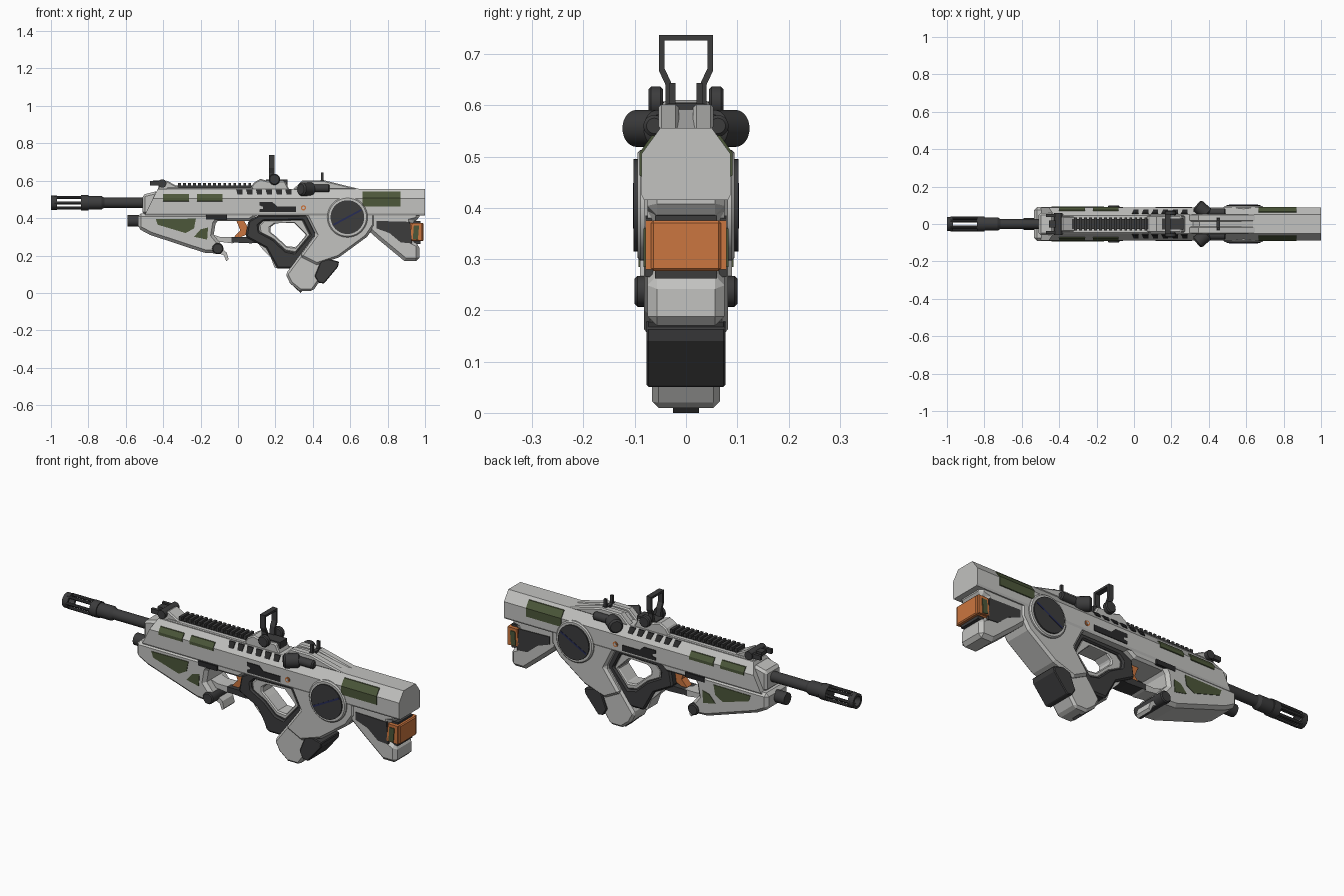
import bpy, bmesh, math
from mathutils import Vector


def mat(name, c):
    m = bpy.data.materials.new(name)
    m.diffuse_color = (*c, 1)
    return m


GREY = mat("light_grey", (0.54, 0.54, 0.525))
DARK = mat("charcoal", (0.045, 0.045, 0.046))
BLACK = mat("near_black", (0.022, 0.022, 0.023))
GREEN = mat("olive_green", (0.072, 0.095, 0.042))
ORANGE = mat("orange", (0.60, 0.18, 0.05))
BLUE = mat("dark_blue", (0.02, 0.025, 0.09))


def finish(name, bm, m, bevel=0, smooth=False):
    bmesh.ops.recalc_face_normals(bm, faces=bm.faces)
    me = bpy.data.meshes.new(name)
    bm.to_mesh(me)
    bm.free()
    me.materials.append(m)
    ob = bpy.data.objects.new(name, me)
    bpy.context.collection.objects.link(ob)
    if bevel:
        b = ob.modifiers.new("chamfer", 'BEVEL')
        b.width, b.segments, b.limit_method = bevel, 1, 'ANGLE'
        b.angle_limit = math.radians(50)
    if smooth:
        for p in me.polygons:
            p.use_smooth = True
        me.set_sharp_from_angle(angle=math.radians(35))
    return ob


# side profile (x, z) extruded across the width
def prism(name, pts, w, m, bevel=0, y=0):
    bm = bmesh.new()
    f = bm.faces.new([bm.verts.new((x, y - w, z)) for x, z in pts])
    r = bmesh.ops.extrude_face_region(bm, geom=[f])
    for v in r["geom"]:
        if isinstance(v, bmesh.types.BMVert):
            v.co.y = y + w
    return finish(name, bm, m, bevel)


# mirrored cross-section (y, z), listed bottom to top, extruded along x
def section(name, half, x0, x1, m, slant=0, bevel=0):
    pts = half + [(-y, z) for y, z in reversed(half)]
    bm = bmesh.new()
    a = [bm.verts.new((x0 + (z - half[0][1]) * slant, y, z)) for y, z in pts]
    b = [bm.verts.new((x1, y, z)) for y, z in pts]
    bm.faces.new(a)
    bm.faces.new(b)
    for i in range(len(pts)):
        j = (i + 1) % len(pts)
        bm.faces.new((a[i], a[j], b[j], b[i]))
    return finish(name, bm, m, bevel)


def box(name, x0, x1, z0, z1, w, m, bevel=0, y=0):
    return prism(name, [(x0, z0), (x1, z0), (x1, z1), (x0, z1)], w, m, bevel, y)


# ring between two outlines of equal length
def ring(name, outer, inner, w, m, bevel=0):
    bm = bmesh.new()
    rows = [[bm.verts.new((x, y, z)) for x, z in o]
            for o, y in ((outer, -w), (inner, -w), (inner, w), (outer, w))]
    n = len(outer)
    for k in range(4):
        a, b = rows[k], rows[(k + 1) % 4]
        for i in range(n):
            j = (i + 1) % n
            bm.faces.new((a[i], a[j], b[j], b[i]))
    return finish(name, bm, m, bevel)


def cyl(name, p0, p1, r, m, r2=None, n=28, bevel=0):
    p0, p1 = Vector(p0), Vector(p1)
    d = p1 - p0
    bm = bmesh.new()
    bmesh.ops.create_cone(bm, cap_ends=True, segments=n, radius1=r,
                          radius2=r if r2 is None else r2, depth=d.length)
    bm.transform(d.to_track_quat('Z', 'Y').to_matrix().to_4x4())
    bmesh.ops.translate(bm, verts=bm.verts, vec=(p0 + p1) / 2)
    return finish(name, bm, m, bevel, True)


# circular outline in the side plane
def circle(cx, cz, r, n=32):
    return [(cx + r * math.cos(2 * math.pi * i / n), cz + r * math.sin(2 * math.pi * i / n)) for i in range(n)]


# upper receiver and stock beam
section("upper_receiver", [(0.082, 0.415), (0.087, 0.425), (0.087, 0.505), (0.05, 0.556)], -0.5, 1.0, GREY, 0.5)
prism("receiver_nose", [(-0.51, 0.42), (-0.51, 0.525), (-0.43, 0.545), (-0.40, 0.42)], 0.06, GREY, 0.012)

# body, magazine well and lower stock
prism("lower_receiver", [(-0.2, 0.46), (-0.2, 0.385), (0.06, 0.385), (0.11, 0.42), (0.36, 0.42), (0.415, 0.31),
                         (0.33, 0.195), (0.42, 0.15), (0.54, 0.19), (0.69, 0.30), (0.73, 0.36), (0.73, 0.46)],
      0.082, GREY, 0.012)
prism("magazine_well", [(0.41, 0.31), (0.254, 0.10), (0.28, 0.05), (0.33, 0.01), (0.40, 0.01), (0.435, 0.06),
                        (0.46, 0.19), (0.50, 0.25)], 0.066, GREY, 0.012)
prism("magazine_floor", [(0.275, 0.055), (0.285, 0.065), (0.345, 0.012), (0.335, 0.0)], 0.025, DARK)
prism("rear_magazine", [(0.41, 0.09), (0.45, 0.19), (0.54, 0.167), (0.535, 0.14), (0.46, 0.05), (0.43, 0.055)],
      0.077, DARK, 0.004)
prism("lower_stock", [(0.68, 0.45), (0.70, 0.33), (0.757, 0.28), (0.89, 0.17), (0.97, 0.17), (0.97, 0.26),
                      (0.93, 0.28), (0.93, 0.38), (0.97, 0.39), (0.97, 0.44)], 0.075, GREY, 0.018)
prism("stock_panel", [(0.74, 0.385), (0.92, 0.38), (0.93, 0.265), (0.87, 0.27), (0.81, 0.32), (0.74, 0.345)],
      0.079, DARK)
box("butt_spacer", 0.91, 0.975, 0.262, 0.385, 0.06, DARK)
box("butt_pad", 0.915, 0.992, 0.277, 0.375, 0.068, ORANGE, 0.005)
prism("butt_frame", [(0.92, 0.285), (0.93, 0.375), (0.985, 0.375), (0.985, 0.28)], 0.079, ORANGE)
prism("butt_insert", [(0.935, 0.29), (0.94, 0.36), (0.968, 0.36), (0.962, 0.285)], 0.083, GREEN)
section("stock_inlay", [(0.084, 0.46), (0.091, 0.463), (0.091, 0.507), (0.067, 0.541)], 0.665, 0.87, GREEN)

# round side hubs
cyl("hub_ring", (0.585, -0.095, 0.405), (0.585, 0.095, 0.405), 0.108, GREY, n=40, bevel=0.006)
cyl("hub_disc", (0.585, -0.102, 0.405), (0.585, 0.102, 0.405), 0.09, DARK, n=40)
prism("hub_slash", [(0.508, 0.368), (0.513, 0.36), (0.662, 0.44), (0.657, 0.448)], 0.1035, BLUE)

# barrel and slotted muzzle
BZ = 0.482
cyl("barrel", (-0.75, 0, BZ), (-0.45, 0, BZ), 0.027, DARK)
cyl("barrel_collar", (-0.73, 0, BZ), (-0.715, 0, BZ), 0.036, DARK, 0.027)
cyl("muzzle_sleeve", (-0.80, 0, BZ), (-0.73, 0, BZ), 0.036, DARK)
cyl("muzzle_base", (-0.84, 0, BZ), (-0.80, 0, BZ), 0.041, DARK)
for i in range(6):
    a = math.radians(60 * i)
    y, z = 0.032 * math.cos(a), BZ + 0.032 * math.sin(a)
    cyl("muzzle_bar", (-0.98, y, z), (-0.83, y, z), 0.008, DARK, n=8)
tip = ring("muzzle_ring", circle(0, 0, 0.038, 28), circle(0, 0, 0.025, 28), 0.016, DARK)
tip.rotation_euler = (0, 0, math.pi / 2)
tip.location = (-0.984, 0, BZ)

# handguard and its inlays
prism("handguard", [(-0.535, 0.425), (-0.535, 0.345), (-0.47, 0.31), (-0.18, 0.215), (-0.10, 0.21), (-0.085, 0.255),
                    (-0.13, 0.31), (-0.12, 0.37), (-0.08, 0.425)], 0.09, GREY, 0.016)
cyl("front_lamp", (-0.592, 0, 0.385), (-0.5, 0, 0.385), 0.031, DARK)
prism("handguard_inlay_large", [(-0.44, 0.395), (-0.225, 0.397), (-0.235, 0.345), (-0.28, 0.32), (-0.43, 0.365)],
      0.093, GREEN)
prism("handguard_inlay_small", [(-0.235, 0.30), (-0.2, 0.34), (-0.16, 0.35), (-0.165, 0.285)], 0.093, GREEN)
for x in (-0.40, -0.22):
    section("upper_inlay", [(0.084, 0.488), (0.091, 0.492), (0.091, 0.507), (0.075, 0.53)], x, x + 0.138, GREEN)
box("side_vent", -0.17, -0.058, 0.393, 0.418, 0.092, BLACK)
cyl("guard_knob", (-0.108, -0.1, 0.237), (-0.108, 0.1, 0.237), 0.03, DARK, bevel=0.005)
prism("guard_lip", [(-0.13, 0.225), (-0.075, 0.20), (-0.062, 0.168), (-0.05, 0.18), (-0.06, 0.215), (-0.09, 0.24)],
      0.045, GREY)

# trigger, guard and open grip
prism("trigger_guard", [(-0.13, 0.31), (-0.09, 0.298), (-0.02, 0.298), (0.0, 0.275), (-0.03, 0.265), (-0.11, 0.275)],
      0.04, GREY)
prism("guard_bridge", [(-0.035, 0.298), (0.07, 0.298), (0.12, 0.27), (0.07, 0.265), (-0.035, 0.27)], 0.042, DARK)
prism("trigger", [(-0.01, 0.39), (0.03, 0.39), (0.05, 0.355), (0.042, 0.31), (0.0, 0.293), (-0.02, 0.30),
                  (0.012, 0.335)], 0.02, ORANGE)
outer = [(0.04, 0.30), (0.055, 0.385), (0.11, 0.415), (0.37, 0.415), (0.42, 0.31), (0.30, 0.13), (0.21, 0.13),
         (0.15, 0.24)]
mid = [(0.115, 0.325), (0.11, 0.36), (0.135, 0.385), (0.345, 0.39), (0.385, 0.31), (0.305, 0.215), (0.255, 0.225),
       (0.19, 0.285)]
hole = [(0.175, 0.325), (0.172, 0.35), (0.20, 0.372), (0.30, 0.375), (0.365, 0.31), (0.31, 0.245), (0.26, 0.25),
        (0.20, 0.305)]
ring("grip_frame", outer, mid, 0.055, DARK, 0.008)
ring("grip_liner", mid, hole, 0.045, GREY, 0.006)
prism("grip_front_strap", [(0.10, 0.275), (0.15, 0.255), (0.215, 0.13), (0.195, 0.135), (0.175, 0.19), (0.13, 0.235)],
      0.04, GREY)

# side details on the receiver
prism("ejection_panel", [(0.115, 0.432), (0.31, 0.432), (0.31, 0.462), (0.21, 0.462), (0.185, 0.485), (0.115, 0.485),
                         (0.115, 0.468), (0.135, 0.46), (0.135, 0.45), (0.115, 0.447)], 0.091, BLACK)
cyl("selector_ring", (0.35, -0.09, 0.455), (0.35, 0.09, 0.455), 0.014, ORANGE, n=16)
cyl("selector_dot", (0.35, -0.092, 0.455), (0.35, 0.092, 0.455), 0.007, GREY, n=16)
for i in range(6):
    x = -0.002 + i * 0.0525
    section("cooling_slot", [(0.077, 0.526), (0.058, 0.553)], x, x + 0.026, BLACK, -0.3)

# top rail
box("rail_shoulder", -0.38, 0.08, 0.55, 0.564, 0.05, GREY, 0.004)
box("rail_base", -0.34, 0.08, 0.55, 0.574, 0.026, DARK)
for i in range(15):
    x = -0.32 + i * 0.0268
    box("rail_tooth", x, x + 0.015, 0.57, 0.589, 0.034, DARK)

# front sight, folded
prism("front_sight_base", [(-0.43, 0.55), (-0.42, 0.59), (-0.38, 0.60), (-0.32, 0.568), (-0.31, 0.55)], 0.04, GREY, 0.006)
cyl("front_sight_pivot", (-0.405, -0.06, 0.585), (-0.405, 0.06, 0.585), 0.022, DARK)
for s in (-1, 1):
    box("front_sight_arm", -0.47, -0.40, 0.574, 0.598, 0.008, DARK, y=s * 0.045)
box("front_sight_blade", -0.455, -0.39, 0.58, 0.60, 0.02, DARK)

# raised sight frame
prism("sight_mount", [(0.06, 0.55), (0.085, 0.59), (0.12, 0.61), (0.155, 0.60), (0.25, 0.60), (0.275, 0.55)],
      0.045, GREY, 0.006)
box("sight_mount_core", 0.15, 0.265, 0.55, 0.606, 0.03, DARK)
for s in (-1, 1):
    cyl("sight_pivot", (0.195, s * 0.045, 0.607), (0.195, s * 0.073, 0.607), 0.03, DARK, bevel=0.005)
rim = [(0.022, 0.595), (0.04, 0.595), (0.04, 0.64), (0.053, 0.668), (0.053, 0.737)]
inn = [(0.042, 0.726), (0.042, 0.672), (0.029, 0.645)]
right = rim + [(-y, z) for y, z in reversed(rim)] + [(-y, z) for y, z in reversed(inn)] + inn
right = rim + [(-y, z) for y, z in reversed(rim)] + [(-y, z) for y, z in reversed(inn)] + inn
fr = prism("sight_frame", right, 0.014, DARK)
fr.rotation_euler = (0, 0, math.pi / 2)
fr.location.x = 0.18

# rear hump and rear sight prongs
for s in (-1, 1):
    prism("rear_hump_side", [(0.29, 0.55), (0.345, 0.602), (0.46, 0.602), (0.66, 0.553)], 0.02, GREY, 0.006, s * 0.034)
    box("rear_sight_prong", 0.443, 0.457, 0.59, 0.644, 0.006, DARK, y=s * 0.026)
prism("rear_hump_core", [(0.31, 0.55), (0.35, 0.588), (0.46, 0.592), (0.65, 0.553)], 0.02, GREY)
box("rear_sight_bar", 0.44, 0.46, 0.58, 0.604, 0.036, DARK)

# charging handles on both sides
for s in (-1, 1):
    cyl("charging_knob", (0.395, s * 0.05, 0.555), (0.335, s * 0.102, 0.555), 0.036, DARK, bevel=0.008)
    cyl("charging_stem", (0.36, s * 0.062, 0.56), (0.49, s * 0.062, 0.56), 0.021, DARK, bevel=0.006)
